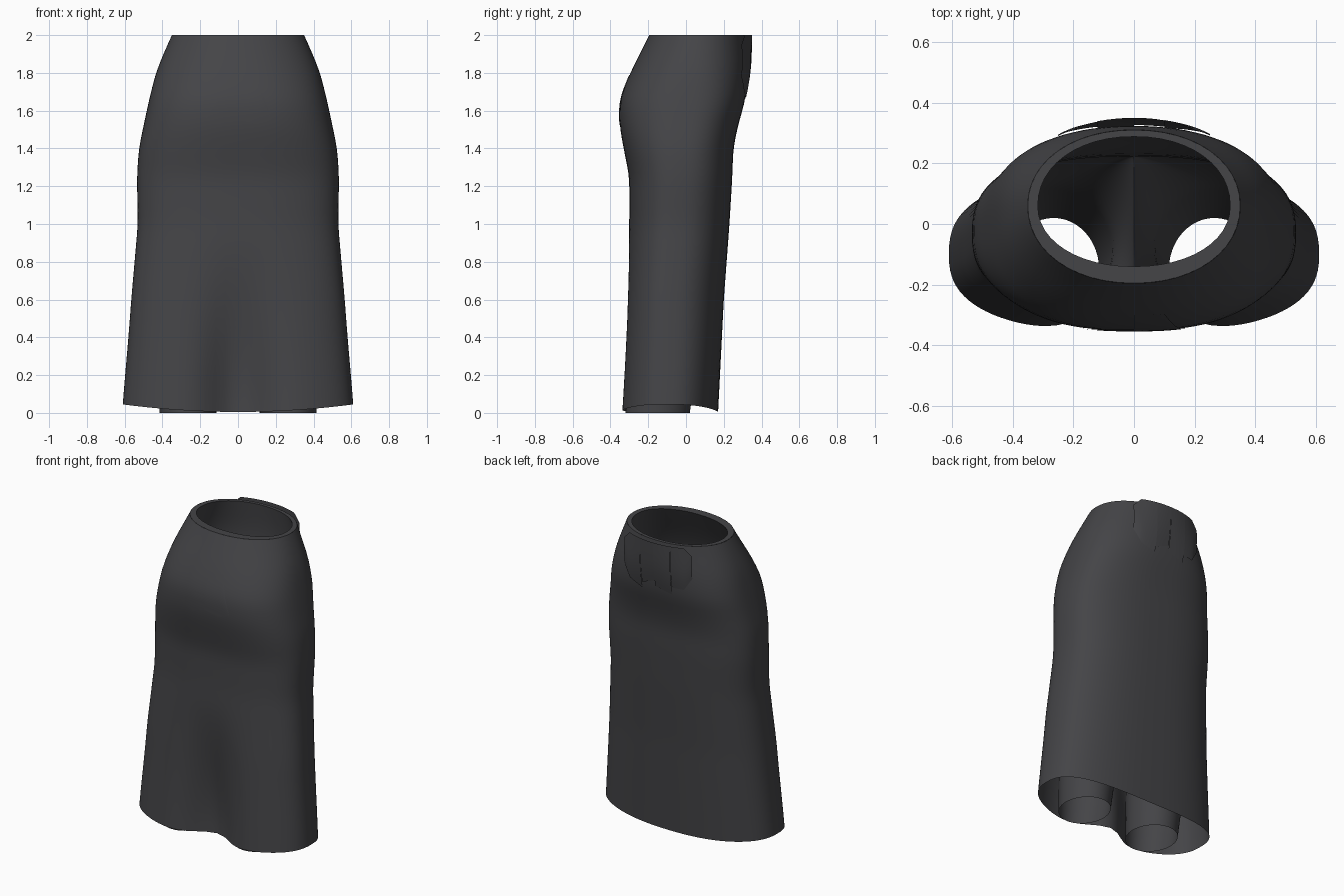
import bpy, bmesh, math

cube = bpy.data.objects.get("Cube")
if cube:
    bpy.data.objects.remove(cube)

# One dark cloth colour
cloth = bpy.data.materials.new("charcoal_cloth")
cloth.use_nodes = True
colour = (0.058, 0.058, 0.063, 1)
cloth.diffuse_color = colour
bsdf = cloth.node_tree.nodes["Principled BSDF"]
bsdf.inputs["Base Color"].default_value = colour
bsdf.inputs["Roughness"].default_value = 0.8

# Body profile: height, half width, front y, back y, side seam y
PROFILE = [
    (0.0, .61, -.36, .17, -.10), (0.6, .565, -.325, .20, -.085),
    (1.0, .53, -.30, .23, -.05), (1.25, .535, -.30, .245, -.03),
    (1.4, .525, -.33, .25, -.02), (1.52, .50, -.352, .275, -.01),
    (1.66, .47, -.35, .315, .01), (1.8, .435, -.295, .325, .03),
    (1.9, .395, -.245, .32, .045), (2.0, .35, -.195, .31, .06)]


def lerp(a, b, t):
    return a + (b - a) * t


def smooth(t):
    t = min(max(t, 0), 1)
    return t * t * (3 - 2 * t)


def lookup(z):
    z = min(max(z, 0), 2)
    for low, high in zip(PROFILE, PROFILE[1:]):
        if z <= high[0]:
            t = (z - low[0]) / (high[0] - low[0])
            return [lerp(a, b, t) for a, b in zip(low[1:], high[1:])]


def measures(z):
    """Profile values, softened over a short height."""
    d = min(.05, z, 2 - z)
    samples = [lookup(z + k * d) for k in (-1, -.5, 0, .5, 1)]
    return [sum(v) / len(samples) for v in zip(*samples)]


def power(z):
    return lerp(.78, .95, smooth((z - 1.6) / .4))


def pinch(x, z):
    return .14 * smooth(1 - z / 1.0) * math.exp(-(x / .17) ** 2)


def body_point(angle, z, inset=0):
    """Point on the body outline; the inset pulls it inside."""
    w, f, b, c = measures(z)
    w, f, b = w - inset * .6, f + inset, b - inset * .4
    p = power(z)
    co, si = math.cos(angle), math.sin(angle)
    x = math.copysign(abs(co) ** p, co) * w
    y = c + abs(si) ** p * ((b - c) if si > 0 else (f - c))
    if si < 0:
        y += pinch(x, z)
    return x, y


def surface_y(x, z, side):
    w, f, b, c = measures(z)
    p = power(z)
    k = max(0, 1 - abs(x / w) ** (2 / p)) ** (p / 2)
    return c + k * ((b if side > 0 else f) - c)


def make(name, bm):
    bmesh.ops.recalc_face_normals(bm, faces=bm.faces)
    mesh = bpy.data.meshes.new(name)
    bm.to_mesh(mesh)
    bm.free()
    mesh.materials.append(cloth)
    obj = bpy.data.objects.new(name, mesh)
    bpy.context.collection.objects.link(obj)
    bpy.ops.object.select_all(action='DESELECT')
    obj.select_set(True)
    bpy.context.view_layer.objects.active = obj
    bpy.ops.object.shade_smooth_by_angle(angle=math.radians(50))
    return obj


def bridge(bm, upper, lower, closed):
    n = len(upper)
    for i in range(n if closed else n - 1):
        j = (i + 1) % n
        bm.faces.new((upper[i], lower[i], lower[j], upper[j]))


# Outer skirt: open tube with a wavy hem that rises at the sides
bm = bmesh.new()
rows, segments = 44, 96
previous = None
for r in range(rows + 1):
    z = 2 * (1 - r / rows)
    ring = []
    for s in range(segments):
        x, y = body_point(math.tau * s / segments, z)
        lift = (.005 + .04 * (x / .61) ** 2) * smooth(1 - z / .5)
        ring.append(bm.verts.new((x, y, z + lift)))
    if previous:
        bridge(bm, previous, ring, True)
    previous = ring
make("skirt", bm)

# Inner lining: a waist that divides into two leg tubes, built as one half
bm = bmesh.new()
CROTCH, HALF = 1.25, 24
arc = [math.pi * (i / HALF - .5) for i in range(HALF + 1)]
inner = [math.pi * (i / HALF + .5) for i in range(1, HALF)]

previous = [bm.verts.new((*body_point(a, 2), 2)) for a in arc]
for r in range(15):
    z = lerp(2, CROTCH, r / 14)
    ring = [bm.verts.new((*body_point(a, z, .055), z)) for a in arc]
    for end in (ring[0], ring[-1]):
        end.co.x = 0
    bridge(bm, previous, ring, False)
    previous = ring

# Crotch seam from back to front, sagging in the middle
front_y, back_y = previous[0].co.y, previous[-1].co.y
for a in inner:
    t = (math.sin(a) + 1) / 2
    previous.append(bm.verts.new(
        (0, lerp(front_y, back_y, t), CROTCH - .1 * math.cos(a) ** 2)))
start = [v.co.copy() for v in previous]

for r in range(1, 25):
    t = r / 24
    blend = smooth(t * 2.2)
    ring = []
    for a, top in zip(arc + inner, start):
        x = .265 + lerp(.23, .15, t) * math.cos(a)
        y = lerp(-.03, -.15, t) + lerp(.23, .17, t) * math.sin(a)
        ring.append(bm.verts.new((lerp(top.x, x, blend),
                                  lerp(top.y, y, blend),
                                  top.z * (1 - t))))
    bridge(bm, previous, ring, True)
    previous = ring
lining = make("leg_lining", bm)
lining.modifiers.new("Mirror", 'MIRROR').merge_threshold = .001


def patch(name, columns, side, low_gap, high_gap):
    """Thin cloth piece over the body; columns hold x, low z and high z."""
    bm = bmesh.new()
    previous = None
    for left, right in zip(columns, columns[1:]):
        if left[0] == right[0]:
            previous = None
            continue
        for k in range(5):
            x, low, high = [lerp(a, b, k / 4) for a, b in zip(left, right)]
            line = []
            for i in range(9):
                z = lerp(low, high, i / 8)
                gap = lerp(low_gap, high_gap, i / 8)
                line.append(bm.verts.new(
                    (x, surface_y(x, z, side) + side * gap, z)))
            if previous:
                bridge(bm, previous, line, False)
            previous = line
    bmesh.ops.remove_doubles(bm, verts=bm.verts, dist=.0005)
    make(name, bm)


# Front mending patches
patch("front_patch_small",
      [(-.17, 1.55, 1.565), (-.1, 1.52, 1.655), (0, 1.55, 1.655)],
      -1, .003, .003)
patch("front_patch_tall",
      [(0, 1.55, 1.79), (.1, 1.53, 1.79), (.175, 1.55, 1.56)],
      -1, .003, .003)

# Back waist flap with a stepped lower edge
patch("back_flap",
      [(-.25, 1.8, 1.95), (-.2, 1.72, 2), (-.12, 1.72, 2), (-.12, 1.67, 2),
       (0, 1.7, 2), (0, 1.74, 2), (.1, 1.7, 2), (.1, 1.66, 2),
       (.2, 1.7, 2), (.25, 1.78, 1.95)], 1, .006, .04)
